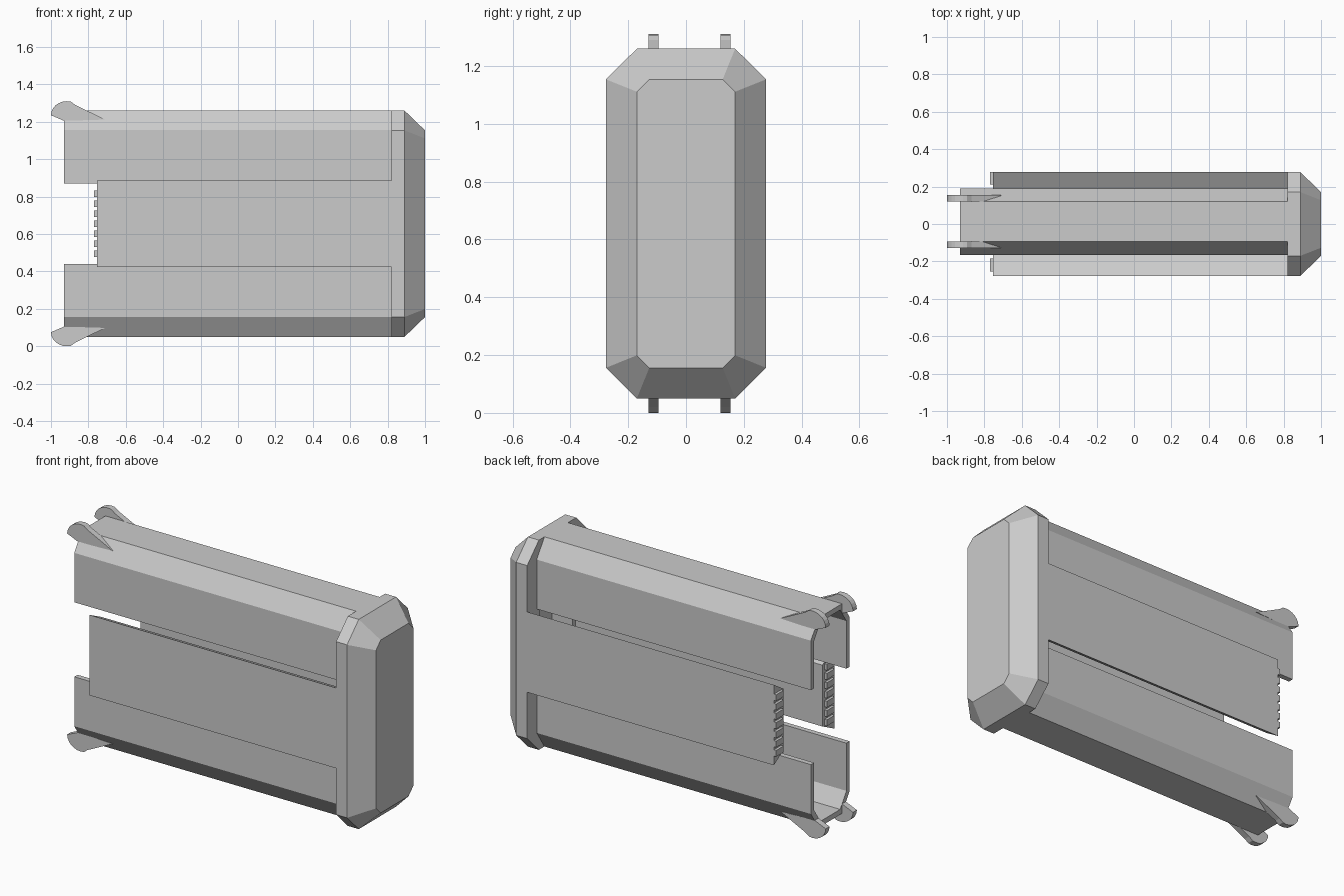
import bpy, bmesh, math

cube = bpy.data.objects.get("Cube")
if cube:
    bpy.data.objects.remove(cube)

MID_Z = 0.655      # mirror plane between upper and lower halves
SHELL_Y = 0.0125   # the sliding shells sit slightly off centre
CAP_X = 0.82

grey = bpy.data.materials.new("plain_grey")
grey.use_nodes = True
COLOUR = (0.6, 0.6, 0.6, 1)
grey.diffuse_color = COLOUR
grey.node_tree.nodes["Principled BSDF"].inputs["Base Color"].default_value = COLOUR


def loft(name, rings):
    """Skin a list of matching rings and close both ends."""
    bm = bmesh.new()
    loops = [[bm.verts.new(p) for p in ring] for ring in rings]
    for a, b in zip(loops, loops[1:]):
        for i in range(len(a)):
            j = (i + 1) % len(a)
            bm.faces.new((a[i], a[j], b[j], b[i]))
    bm.faces.new(loops[0])
    bm.faces.new(loops[-1])
    bmesh.ops.recalc_face_normals(bm, faces=bm.faces)
    mesh = bpy.data.meshes.new(name)
    bm.to_mesh(mesh)
    bm.free()
    mesh.materials.append(grey)
    obj = bpy.data.objects.new(name, mesh)
    bpy.context.collection.objects.link(obj)
    return obj


def octagon(x, half_y, half_z, flat_y, flat_z, y0=0):
    """Chamfered rectangle in the plane of the given x."""
    corner = [(half_y, flat_z), (flat_y, half_z)]
    quarter = corner + [(-y, z) for y, z in reversed(corner)]
    full = quarter + [(-y, -z) for y, z in quarter]
    return [(x, y0 + y, MID_Z + z) for y, z in full]


# End cap: hollow, chamfered on every edge
inner = dict(half_y=0.147, half_z=0.575, flat_y=0.09, flat_z=0.49, y0=SHELL_Y)
loft("end_cap", [
    octagon(0.95, 0.135, 0.5, 0.09, 0.45),
    octagon(CAP_X, **inner),
    octagon(CAP_X, 0.277, 0.605, 0.17, 0.499),
    octagon(0.89, 0.277, 0.605, 0.17, 0.499),
    octagon(1.0, 0.17, 0.499, 0.127, 0.456),
])

# Channel shells and hooks, mirrored above and below the middle
half = [(0.177, 0.215), (0.177, 0.5), (0.107, 0.605)]
half_in = [(0.147, 0.215), (0.147, 0.49), (0.09, 0.575)]


def across(points):
    return points + [(-y, z) for y, z in reversed(points)]


channel = across(half) + across(half_in)[::-1]

# Hook outline: pointed tail, rounded nose
hook = [(-0.71, 0.557), (-0.87, 0.635)]
for deg in range(75, 181, 15):
    a = math.radians(deg)
    hook.append((-0.915 + 0.085 * math.cos(a), 0.58 + 0.075 * math.sin(a)))
hook.append((-0.93, 0.55))

for side, s in (("upper", 1), ("lower", -1)):
    loft(side + "_shell", [[(x, SHELL_Y + y, MID_Z + s * z) for y, z in channel]
                           for x in (-0.93, CAP_X)])
    for face, f in (("front", -1), ("back", 1)):
        loft(f"{side}_{face}_hook",
             [[(x, SHELL_Y + f * y, MID_Z + s * z) for x, z in hook]
              for y in (0.107, 0.142)])

# Side panels with bevelled long edges and a row of teeth on the free end
for face, f, y_in, tooth_in, tooth_out in (
        ("front", -1, 0.165, 0.185, 0.255), ("back", 1, 0.19, 0.21, 0.277)):
    section = [(0.277, -0.232), (0.277, 0.232), (y_in, 0.177), (y_in, -0.177)]
    loft(face + "_panel", [[(x, f * y, MID_Z + z) for y, z in section]
                           for x in (-0.755, CAP_X)])
    for i in range(7):
        z = MID_Z + (i - 3) * 0.0535
        tooth = [(tooth_in, z - 0.018), (tooth_out, z - 0.018),
                 (tooth_out, z + 0.018), (tooth_in, z + 0.018)]
        loft(f"{face}_tooth_{i + 1}", [[(x, f * y, zz) for y, zz in tooth]
                                       for x in (-0.77, -0.75)])
